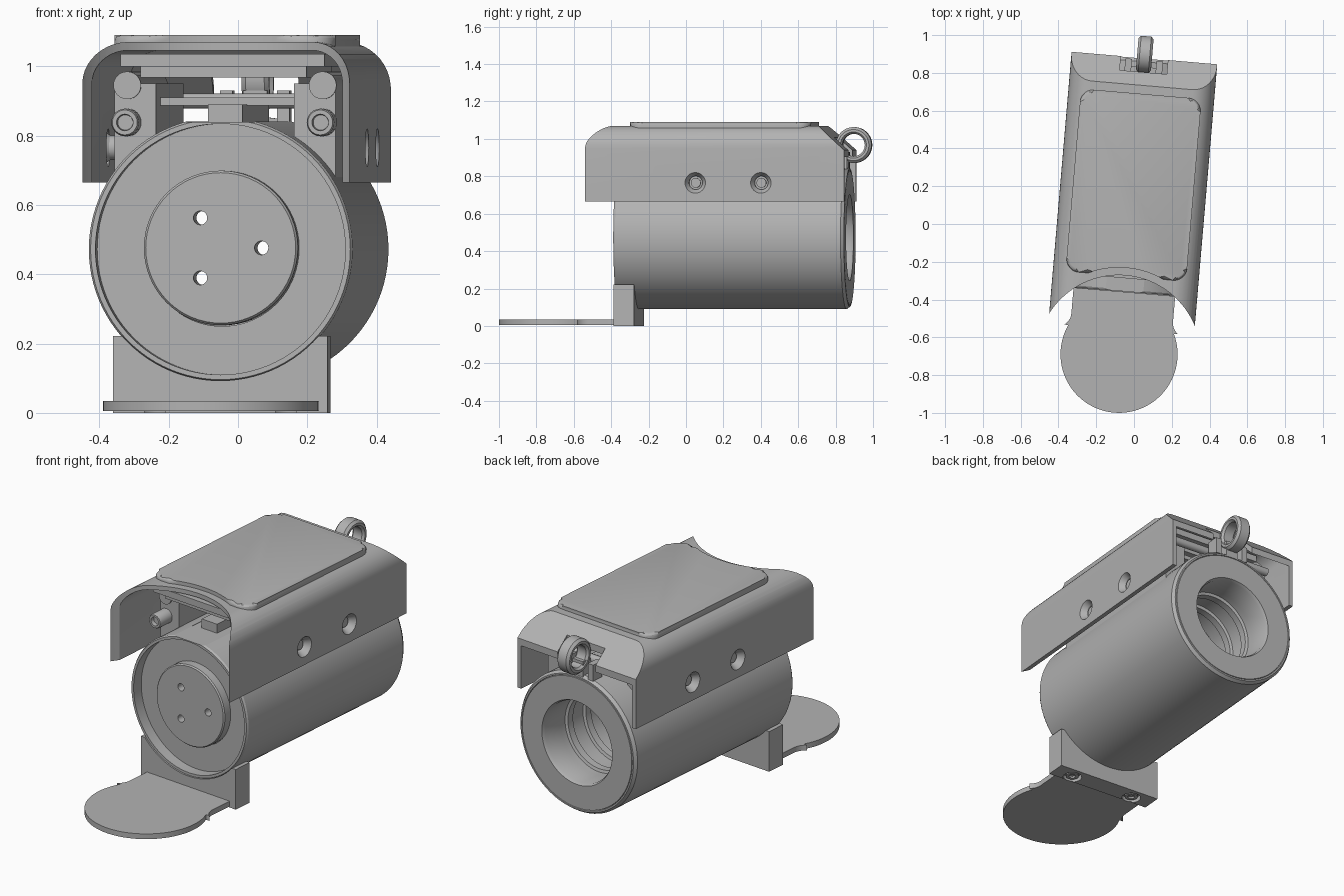
import bpy, bmesh
from math import sin, cos, pi, radians, sqrt, asin
from mathutils import Matrix, Vector

if "Cube" in bpy.data.objects:
    bpy.data.objects.remove(bpy.data.objects["Cube"], do_unlink=True)

GREY = (0.45, 0.45, 0.45, 1)
grey = bpy.data.materials.new("plain grey")
grey.use_nodes = True
grey.diffuse_color = GREY
grey.node_tree.nodes["Principled BSDF"].inputs["Base Color"].default_value = GREY
parts = []
AXIS_Z = 0.472   # height of the tube axis
R = 0.382        # tube radius


def finish(name, bm):
    bmesh.ops.remove_doubles(bm, verts=bm.verts, dist=1e-5)
    bmesh.ops.recalc_face_normals(bm, faces=bm.faces)
    mesh = bpy.data.meshes.new(name)
    bm.to_mesh(mesh)
    bm.free()
    mesh.materials.append(grey)
    ob = bpy.data.objects.new(name, mesh)
    bpy.context.collection.objects.link(ob)
    parts.append(ob)
    return ob


def prism(name, pts, axis, lo, hi, bevel=0):
    """Extrude a 2D outline along an axis; bevel rounds the far rim."""
    place = {"x": lambda a, b, h: (h, a, b), "y": lambda a, b, h: (a, h, b),
             "z": lambda a, b, h: (a, b, h)}[axis]
    bm = bmesh.new()
    ends = [[bm.verts.new(place(a, b, h)) for a, b in pts] for h in (lo, hi)]
    for ring in ends:
        cap = bm.faces.new(ring)
    n = len(pts)
    for i in range(n):
        j = (i + 1) % n
        bm.faces.new((ends[0][i], ends[0][j], ends[1][j], ends[1][i]))
    if bevel:
        bmesh.ops.bevel(bm, geom=list(cap.edges), offset=bevel, segments=3,
                        profile=0.5, affect="EDGES")
    return finish(name, bm)


def box(name, x, y, z):
    return prism(name, [(x[0], y[0]), (x[1], y[0]), (x[1], y[1]), (x[0], y[1])], "z", *z)


def lathe(name, profile, axis, centre, closed=False, n=64):
    """Spin (radius, height) points about an axis through centre."""
    turn = {"x": Matrix.Rotation(pi / 2, 3, "Y"), "y": Matrix.Rotation(-pi / 2, 3, "X"),
            "z": Matrix.Identity(3)}[axis]
    bm = bmesh.new()
    rings = []
    for r, h in profile:
        count = n if r else 1
        rings.append([bm.verts.new(Vector(centre) + turn @ Vector(
            (r * cos(2 * pi * i / n), r * sin(2 * pi * i / n), h))) for i in range(count)])
    pairs = list(zip(rings, rings[1:])) + ([(rings[-1], rings[0])] if closed else [])
    for a, b in pairs:
        for i in range(n):
            j = (i + 1) % n
            quad = [a[i % len(a)], a[j % len(a)], b[j % len(b)], b[i % len(b)]]
            bm.faces.new(list(dict.fromkeys(quad)))
    return finish(name, bm)


def rod(name, r, axis, centre, lo, hi, n=32):
    return lathe(name, [(0, lo), (r, lo), (r, hi), (0, hi)], axis, centre, n=n)


def cut(ob, *cutters, keep=False):
    for c in cutters:
        mod = ob.modifiers.new("cut", "BOOLEAN")
        mod.operation, mod.solver, mod.object = "DIFFERENCE", "EXACT", c
    bpy.context.view_layer.update()
    result = bpy.data.meshes.new_from_object(
        ob.evaluated_get(bpy.context.evaluated_depsgraph_get()))
    ob.modifiers.clear()
    ob.data = result
    for c in cutters:
        if not keep:
            parts.remove(c)
            bpy.data.objects.remove(c, do_unlink=True)


def arc(cx, cy, r, a0, a1, n=10):
    return [(cx + r * cos(radians(a0 + (a1 - a0) * i / n)),
             cy + r * sin(radians(a0 + (a1 - a0) * i / n))) for i in range(n + 1)]


# Hood: arched shell, sloped at the back, scooped at the front
def hood_outline(d, bottom):
    w, r = 0.387 - d, 0.12 - d
    return ([(w, bottom)] + arc(w - r, 0.95, r, 0, 90) + arc(r - w, 0.95, r, 90, 180)
            + [(-w, bottom)])


def slope_cutter(d):
    pts = [(0.59, 1.2), (1.025, 0.81), (1.3, 1.5)]
    return prism("slope_cutter", [(a - d * 0.667, b - d * 0.744) for a, b in pts], "x", -1, 1)


hood = prism("hood", hood_outline(0, 0.665), "y", -0.51, 0.88)
hollow = prism("hollow", hood_outline(0.024, 0.4), "y", -0.8, 1.2)
cut(hollow, slope_cutter(0.028))
scoop = rod("scoop", 0.436, "z", (0, -0.711, 0), 0.3, 1.4, 96)
notch = box("notch", (-0.125, 0.125), (0.805, 1.1), (0.8, 1.2))
sockets = [rod("socket", 0.055, "x", (s * 0.387, v, 0.765), -0.05, 0.05)
           for s in (-1, 1) for v in (0.081, 0.433)]
cut(hood, slope_cutter(0), hollow, scoop, notch, *sockets)

# Countersunk screws in the hood sides
for s in (-1, 1):
    for v in (0.081, 0.433):
        steps = [(0.055, 0), (0.036, 0.03), (0.036, 0.045), (0.026, 0.045),
                 (0.026, 0.03), (0, 0.03)]
        lathe("side_screw", [(r, -s * h) for r, h in steps], "x", (s * 0.387, v, 0.765), n=32)

# Raised top panel following the scoop
half = asin(0.2 / 0.476) * 180 / pi
outline = (arc(0.25, 0.62, 0.07, 0, 90, 6) + arc(-0.25, 0.62, 0.07, 90, 180, 6)
           + arc(-0.25, -0.21, 0.07, 180, 270, 6)
           + arc(0, -0.711, 0.476, 90 + half, 90 - half, 16)
           + arc(0.25, -0.21, 0.07, 270, 360, 6))
prism("top_panel", outline, "z", 1.05, 1.09, 0.018)

# Tube body: front recess, rear face, ribbed bore
bore = [(0.222, 0.86), (0.222, 0.74)]
for v in (0.68, 0.54, 0.4, 0.26):
    bore += [(0.222, v + 0.025), (0.207, v + 0.02), (0.207, v - 0.02), (0.222, v - 0.025)]
tube = lathe("tube", [(0.362, -0.30), (0.362, -0.36), (R - 0.006, -0.36), (R, -0.35),
                      (R, 0.86), (R - 0.012, 0.877), (0.362, 0.877), (0.36, 0.87),
                      (0.358, 0.877), (0.23, 0.877)] + bore + [(0.222, -0.30)],
             "y", (0, 0, AXIS_Z), True, 96)
cut(tube, box("slot", (-0.1, 0.1), (-0.5, 0.83), (0.84, 1)))

# Front cover disc with three through holes
disc = lathe("front_disc", [(0, -0.25), (0.223, -0.25), (0.223, -0.345), (0.217, -0.352),
                            (0, -0.352)], "y", (0, 0, AXIS_Z + 0.004))
cut(disc, *[rod("drill", 0.02, "y", (0.118 * cos(a), 0, AXIS_Z + 0.004 + 0.1 * sin(a)), -0.5, 0)
            for a in (0, 2 * pi / 3, 4 * pi / 3)])

# Mount under the hood: side blocks, bolts, plates and rail
for s in (-1, 1):
    block = box("mount_block", sorted((s * 0.2, s * 0.32)), (-0.2, 0.72), (0.66, 0.95))
    cut(block, rod("bed", R - 0.01, "y", (0, 0, AXIS_Z), -1, 1.5, 64))
    lathe("mount_bolt", [(0, -0.27), (0.022, -0.27), (0.024, -0.29), (0.036, -0.29),
                         (0.04, -0.28), (0.04, -0.19), (0, -0.19)], "y",
          (s * 0.283, 0, 0.838), n=24)
    rod("mount_pin", 0.04, "y", (s * 0.283, 0, 0.945), -0.21, 0.7, 24)
    box("cross_lug", sorted((s * 0.065, s * 0.1)), (0.8, 0.87), (0.84, 0.93))
box("upper_plate", (-0.295, 0.295), (-0.29, 0.68), (1.0, 1.036))
box("upper_strip", (-0.24, 0.24), (-0.26, 0.6), (0.968, 1.0))
box("middle_plate", (-0.215, 0.215), (-0.05, 0.65), (0.887, 0.91))
box("rail", (-0.05, 0.05), (-0.2, 0.7), (0.825, 0.89))
rod("cross_bar", 0.022, "x", (0, 0.76, 0.9), -0.3, 0.3, 20)

# Rear lifting ring and its foot
lathe("ring", [(0.06, -0.028), (0.07, -0.04), (0.083, -0.04), (0.096, -0.027),
               (0.096, 0.027), (0.083, 0.04), (0.07, 0.04), (0.06, 0.028)],
      "x", (0, 0.9, 0.967), True, 48)
box("ring_foot", (-0.035, 0.035), (0.81, 0.872), (0.83, 0.93))

# Foot: saddle block and round base plate
saddle = box("saddle", (-0.31, 0.31), (-0.365, -0.255), (0, 0.222))
cut(saddle, rod("bed", R - 0.003, "y", (0, 0, AXIS_Z), -1, 1, 96))
neck = arc(0.345, -0.50, 0.075, 180, 235, 6)
right = [(0.27, -0.27)] + neck
rim = arc(0, -0.694, 0.31, 25, -205, 60)
base = prism("base_plate", right + rim + [(-a, b) for a, b in reversed(right)],
             "z", 0.006, 0.035)
wells = [rod("well", 0.05, "z", (s * 0.19, -0.325, 0), -0.1, 0.028) for s in (-1, 1)]
cut(saddle, *wells, keep=True)
cut(base, *wells)
for s in (-1, 1):
    lathe("foot_bolt", [(0, 0.016), (0.018, 0.016), (0.018, 0.006), (0.034, 0.006),
                        (0.036, 0.03), (0, 0.03)], "z", (s * 0.19, -0.325, 0), n=24)

# Turn the whole assembly slightly and smooth the round faces
turn = Matrix.Rotation(radians(-4.9), 4, "Z") @ Matrix.Translation((-0.02, 0, 0))
bpy.ops.object.select_all(action="DESELECT")
for ob in parts:
    ob.data.transform(turn)
    ob.select_set(True)
bpy.context.view_layer.objects.active = hood
bpy.ops.object.shade_smooth_by_angle(angle=radians(30))
